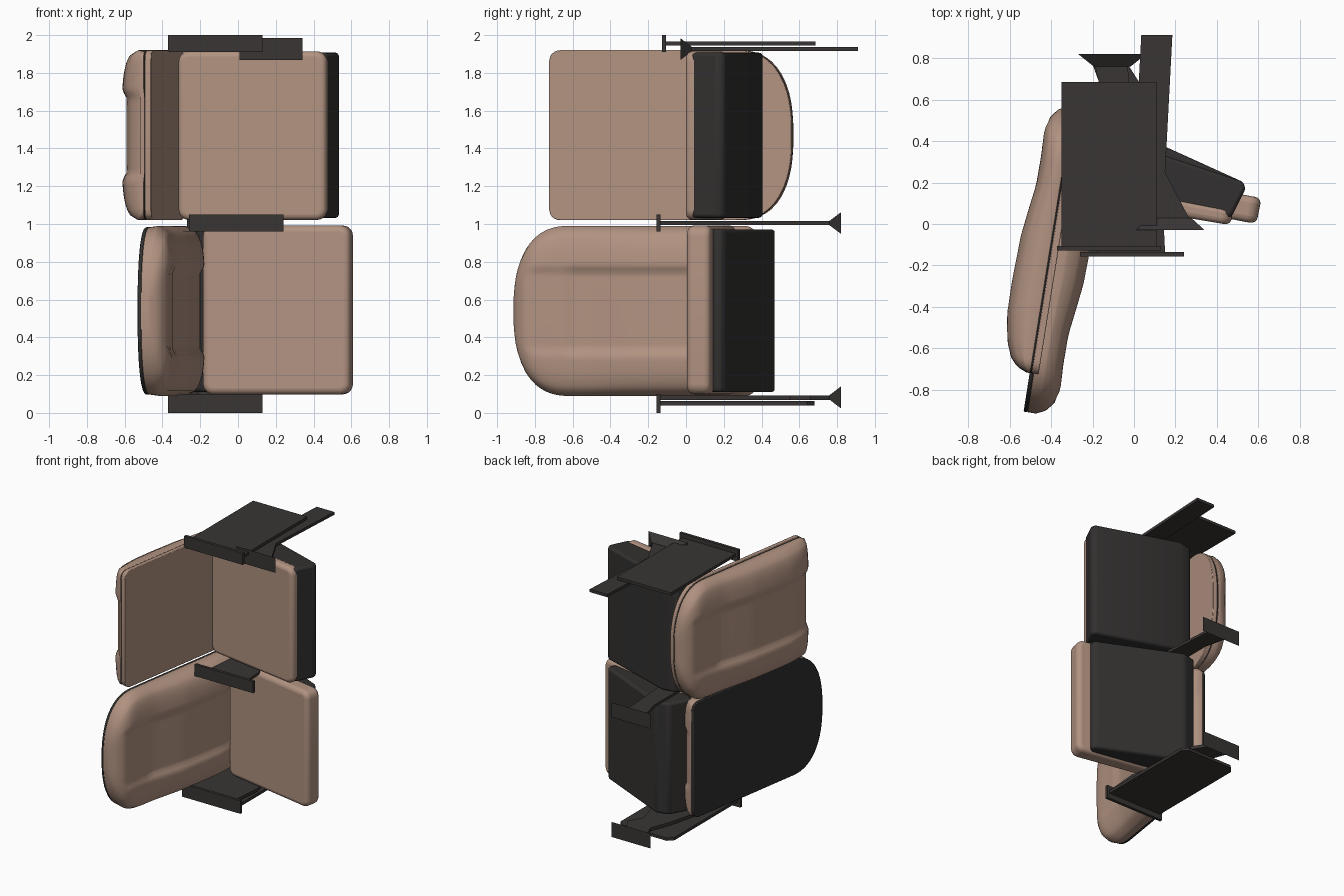
import bpy, bmesh, math
from mathutils import Vector

if "Cube" in bpy.data.objects:
    bpy.data.objects.remove(bpy.data.objects["Cube"])


def material(name, col):
    m = bpy.data.materials.new(name)
    m.diffuse_color = (*col, 1)
    m.use_nodes = True
    m.node_tree.nodes["Principled BSDF"].inputs["Base Color"].default_value = m.diffuse_color
    return m


TAN = material("tan_upholstery", (0.44, 0.29, 0.22))
DARK = material("dark_shell", (0.032, 0.030, 0.029))
METAL = material("bracket_metal", (0.04, 0.036, 0.034))


def finish(name, bm, mat, bevel=0, seg=3, angle=35):
    bmesh.ops.recalc_face_normals(bm, faces=bm.faces)
    me = bpy.data.meshes.new(name)
    bm.to_mesh(me)
    bm.free()
    ob = bpy.data.objects.new(name, me)
    bpy.context.collection.objects.link(ob)
    me.materials.append(mat)
    if bevel:
        b = ob.modifiers.new("bevel", 'BEVEL')
        b.width, b.segments, b.limit_method = bevel, seg, 'ANGLE'
        b.angle_limit = math.radians(30)
    bpy.ops.object.select_all(action='DESELECT')
    ob.select_set(True)
    bpy.context.view_layer.objects.active = ob
    bpy.ops.object.shade_smooth_by_angle(angle=math.radians(angle))
    return ob


def loft(name, rings, mat, corner=0, **kw):
    bm = bmesh.new()
    vs = [[bm.verts.new(p) for p in r] for r in rings]
    n = len(vs[0])
    for a, b in zip(vs, vs[1:]):
        for i in range(n):
            j = (i + 1) % n
            bm.faces.new((a[i], a[j], b[j], b[i]))
    bm.faces.new(vs[0])
    bm.faces.new(vs[-1])
    if corner:  # round the four short (thickness) edges of a slab
        short = [e for e in bm.edges if e.calc_length() < .2]
        bmesh.ops.bevel(bm, geom=short, offset=corner, segments=5, profile=.5, affect='EDGES')
    return finish(name, bm, mat, **kw)


def prism(name, pts, z0, z1, mat, **kw):
    return loft(name, [[(x, y, z) for x, y in pts] for z in (z0, z1)], mat, **kw)


def box(name, x0, x1, y0, y1, z0, z1, mat, **kw):
    return prism(name, [(x0, y0), (x1, y0), (x1, y1), (x0, y1)], z0, z1, mat, **kw)


def lerp(table, t):
    for (a, va), (b, vb) in zip(table, table[1:]):
        if t <= b:
            return va + (vb - va) * max(0, t - a) / (b - a)
    return table[-1][1]


def smooth(a, b, t):
    t = min(1, max(0, (t - a) / (b - a)))
    return t * t * (3 - 2 * t)


LEN = 1.30
THICK = [(0, .06), (.02, .11), (.06, .145), (.13, .175), (.26, .198), (.42, .2), (.65, .192),
         (.78, .175), (.9, .158), (1.05, .156), (1.17, .162), (1.23, .145), (1.28, .105), (LEN, .06)]


def half_width(l):
    # rounded bottom corners, broad elliptical top
    if l < .06:
        return .395 + .055 * math.sqrt(1 - ((.06 - l) / .06) ** 2)
    t = max(0, (l - (LEN - .30)) / .302)
    return .45 * (1 - t ** 2.4) ** (1 / 2.4)


STATIONS = ([0, .006, .015, .03, .045, .06] + [.08 + .04 * i for i in range(24)]
            + [1.03, 1.06, 1.09, 1.12, 1.15, 1.18, 1.21, 1.235, 1.26, 1.275, 1.287, 1.295, LEN])


def backrest(prefix, origin, along, out, zc, layers):
    o, a, h = Vector(origin), Vector(along).normalized(), Vector(out).normalized()

    def at(l, w, t):
        return o + a * l + h * t + Vector((0, 0, zc + w))

    # padded front with side bolsters and a sunken centre panel
    base = layers[-1][2]
    rings = []
    for l in STATIONS:
        W, T = half_width(l), lerp(THICK, l)
        ring = [at(l, -W * .985, base), at(l, -W, base + (T - base) * .35)]
        for i in range(41):
            c = -1 + i / 20
            w = W * (.99 * c)
            edge = (1 - abs(c) ** 5) ** .5
            t = base + (T - base) * (.42 + .58 * edge)
            inside = 1 - smooth(.195, .24, abs(w))
            deep = .024 - .010 * smooth(LEN - .36, LEN - .30, l)
            t -= deep * inside * (1 - smooth(LEN - .14, LEN - .06, l))
            # headrest seam
            t -= .008 * math.exp(-((l - LEN + .33) / .02) ** 2) * inside
            ring.append(at(l, w, t))
        ring += [at(l, W, base + (T - base) * .35), at(l, W * .985, base)]
        rings.append(ring)
    loft(prefix + "_backrest_padding", rings, TAN, angle=50)
    # flat rear layers
    for nm, t0, t1, k, mat in layers:
        out_pts = [(l, half_width(l) * k) for l in STATIONS]
        loop = [(l, w) for l, w in out_pts] + [(l, -w) for l, w in reversed(out_pts)]
        loft(prefix + nm, [[at(l, w, t) for l, w in loop] for t in (t0, t1)], mat,
             bevel=.004, seg=2)


backrest("lower", (-.33, .38, 0), (-.2, -1.27, 0), (1.27, -.2, 0), .54,
         [("_back_shell", 0, .02, .985, DARK)])
backrest("upper", (-.46, -.725, 0), (.205, 1.28, 0), (-1.28, .205, 0), 1.47,
         [("_back_panel", 0, .034, 1.0, TAN), ("_back_trim", .032, .042, .985, DARK)])

# seat cushions and their dark wedge bases
prism("lower_seat_cushion", [(-.19, .15), (.59, .0), (.615, .125), (-.17, .27)],
      .098, .992, TAN, corner=.055, bevel=.032, seg=4)
prism("lower_seat_base", [(.50, .12), (.54, .17), (.52, .205), (-.07, .473), (-.17, .45),
                          (-.25, .30), (-.19, .22)], .11, .972, DARK, bevel=.025)
prism("upper_seat_cushion", [(-.32, .125), (.465, -.005), (.478, .07), (-.3, .22)],
      1.022, 1.914, TAN, corner=.055, bevel=.028, seg=4)
prism("upper_seat_base", [(.468, .03), (.538, .17), (.525, .205), (-.08, .405), (-.19, .385),
                          (-.28, .23), (-.25, .18)], 1.033, 1.907, DARK, bevel=.02)


def flare(name, xc, y0, y1, zc, wx0, wx1, wz0, wz1):
    # end foot that widens from y0 to y1
    def rect(y, wx, wz):
        return [(xc + sx * wx, y, zc + sz * wz) for sx, sz in ((-1, -1), (1, -1), (1, 1), (-1, 1))]
    loft(name, [rect(y0, wx0, wz0), rect(y1, wx1, wz1)], METAL)


ARM = [(-.32, -.14), (.08, -.14), (.10, .1), (-.02, .55), (.04, .66), (-.03, .77), (-.20, .77),
       (-.16, .66), (-.22, .5), (-.32, .1)]

# bottom bracket
box("bottom_bracket_bar", -.37, .13, -.157, -.135, 0, .1, METAL)
prism("bottom_bracket_plate", [(-.35, -.14), (.11, -.14), (.11, .64), (.07, .68), (-.31, .68), (-.35, .64)],
      .04, .062, METAL)
prism("bottom_bracket_arm", ARM, .068, .092, METAL)
flare("bottom_bracket_foot", -.105, .76, .82, .082, .09, .165, .012, .058)

# middle bracket
box("middle_bracket_bar", -.26, .24, -.157, -.135, .96, 1.05, METAL)
prism("middle_bracket_arm", [(-.18, -.14), (.15, -.14), (.14, .06), (0, .3), (-.02, .6), (-.03, .77),
                             (-.19, .77), (-.15, .6), (-.15, .2)], .995, 1.015, METAL)
flare("middle_bracket_foot", -.105, .76, .82, 1.005, .09, .165, .012, .057)

# top bracket
box("top_bracket_bar", -.37, .13, -.128, -.105, 1.91, 2.0, METAL)
box("top_bracket_plate", -.35, .11, -.11, .685, 1.945, 1.967, METAL)
prism("top_bracket_arm", [(.035, .91), (.185, .91), (.15, .25), (.27, .02), (.08, .02), (0, .25)],
      1.915, 1.937, METAL)
flare("top_bracket_foot", .175, .03, -.03, 1.926, .10, .166, .012, .058)
